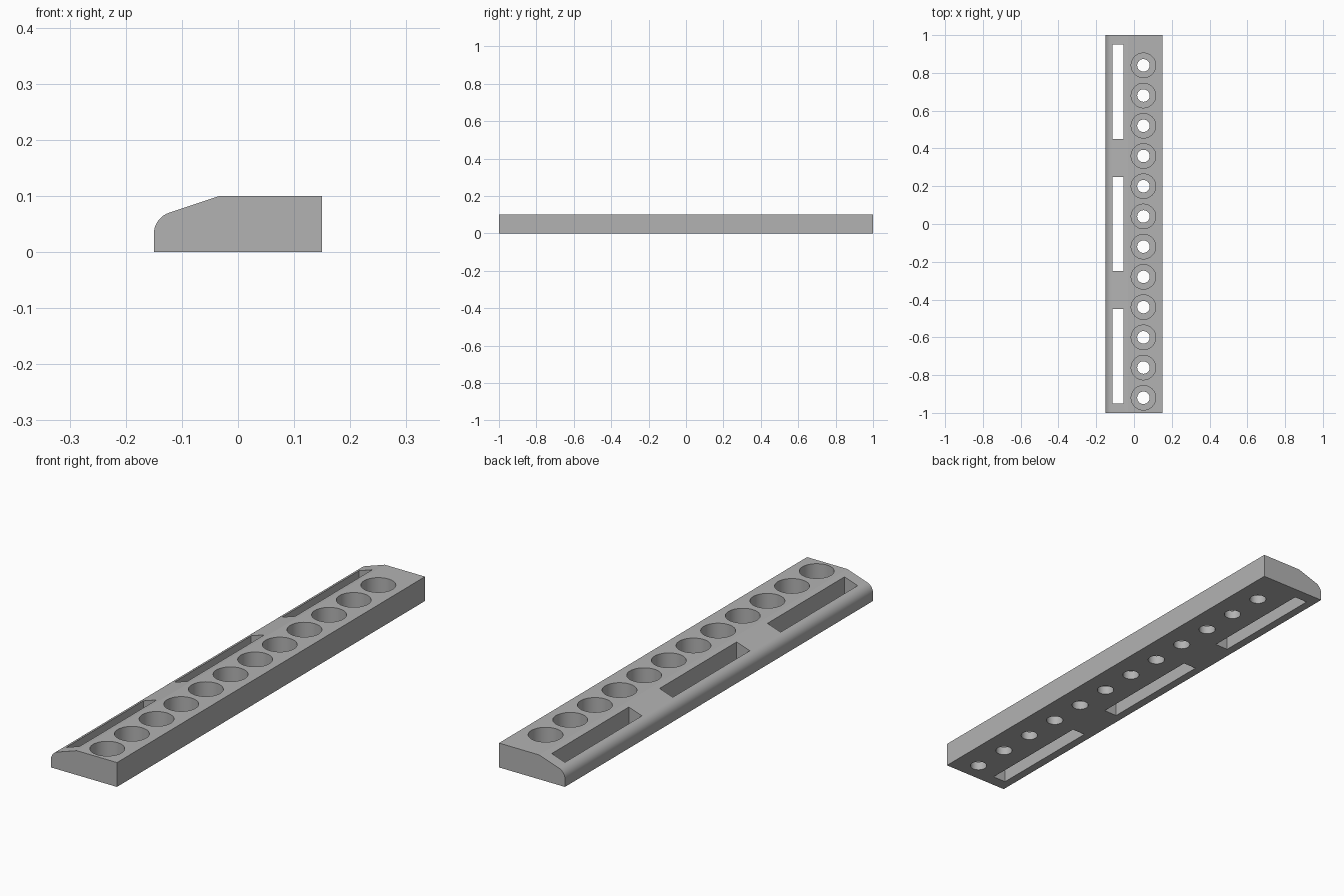
import bpy
import bmesh
import math
from mathutils import Vector

cube = bpy.data.objects.get("Cube")
if cube:
    bpy.data.objects.remove(cube)

grey = bpy.data.materials.new("plain grey")
grey.use_nodes = True
colour = (0.45, 0.45, 0.45, 1)
grey.diffuse_color = colour
grey.node_tree.nodes["Principled BSDF"].inputs["Base Color"].default_value = colour


def add_object(name, bm, cutter=False):
    bmesh.ops.recalc_face_normals(bm, faces=bm.faces)
    mesh = bpy.data.meshes.new(name)
    bm.to_mesh(mesh)
    bm.free()
    mesh.materials.append(grey)
    obj = bpy.data.objects.new(name, mesh)
    bpy.context.collection.objects.link(obj)
    obj.hide_render = cutter
    return obj


def fillet(corner, radius, slope, steps=12):
    """Arc from the vertical side up into a sloping top edge."""
    turn = math.pi / 2 - slope
    tangent = radius * math.tan(turn / 2)
    cx, cz = corner[0] + radius, corner[1] - tangent
    return [(cx - radius * math.cos(turn * i / steps),
             cz + radius * math.sin(turn * i / steps)) for i in range(steps + 1)]


def add_cylinder(bm, x, y, low, high, radius):
    geom = bmesh.ops.create_cone(bm, cap_ends=True, segments=48, radius1=radius,
                                 radius2=radius, depth=high - low)
    bmesh.ops.translate(bm, verts=geom["verts"], vec=(x, y, (low + high) / 2))


def cut(target, cutter):
    mod = target.modifiers.new(cutter.name, 'BOOLEAN')
    mod.operation = 'DIFFERENCE'
    mod.solver = 'EXACT'
    mod.object = cutter
    bpy.context.view_layer.objects.active = target
    bpy.ops.object.modifier_apply(modifier=mod.name)
    bpy.data.objects.remove(cutter)


# Bar: rounded and sloped profile extruded along y
profile = [(-0.15, 0), (0.15, 0), (0.15, 0.1), (-0.033, 0.1)]
profile += reversed(fillet((-0.15, 0.061), 0.04, math.atan(1 / 3)))
bm = bmesh.new()
face = bm.faces.new([bm.verts.new((x, -1, z)) for x, z in profile])
extruded = bmesh.ops.extrude_face_region(bm, geom=[face])
bmesh.ops.translate(bm, vec=Vector((0, 2, 0)),
                    verts=[v for v in extruded["geom"] if isinstance(v, bmesh.types.BMVert)])
bar = add_object("mounting_bar", bm)

# Row of screw holes: narrow through hole under a wide counterbore
hole_rows = [0.84 - 0.16 * i for i in range(12)]
for name, low, high, radius in (("counterbores", 0.036, 0.2, 0.065),
                                ("through_holes", -0.1, 0.06, 0.033)):
    bm = bmesh.new()
    for y in hole_rows:
        add_cylinder(bm, 0.05, y, low, high, radius)
    cut(bar, add_object(name, bm, True))

# Three long slots through the sloped side
bm = bmesh.new()
for y in (-0.7, 0, 0.7):
    slot = bmesh.ops.create_cube(bm, size=1)
    bmesh.ops.scale(bm, verts=slot["verts"], vec=(0.06, 0.5, 0.4))
    bmesh.ops.translate(bm, verts=slot["verts"], vec=(-0.085, y, 0.05))
cut(bar, add_object("slots", bm, True))

# Smooth curved walls, keep edges crisp
bpy.ops.object.select_all(action='DESELECT')
bar.select_set(True)
bpy.context.view_layer.objects.active = bar
bpy.ops.object.shade_smooth_by_angle(angle=math.radians(17))
